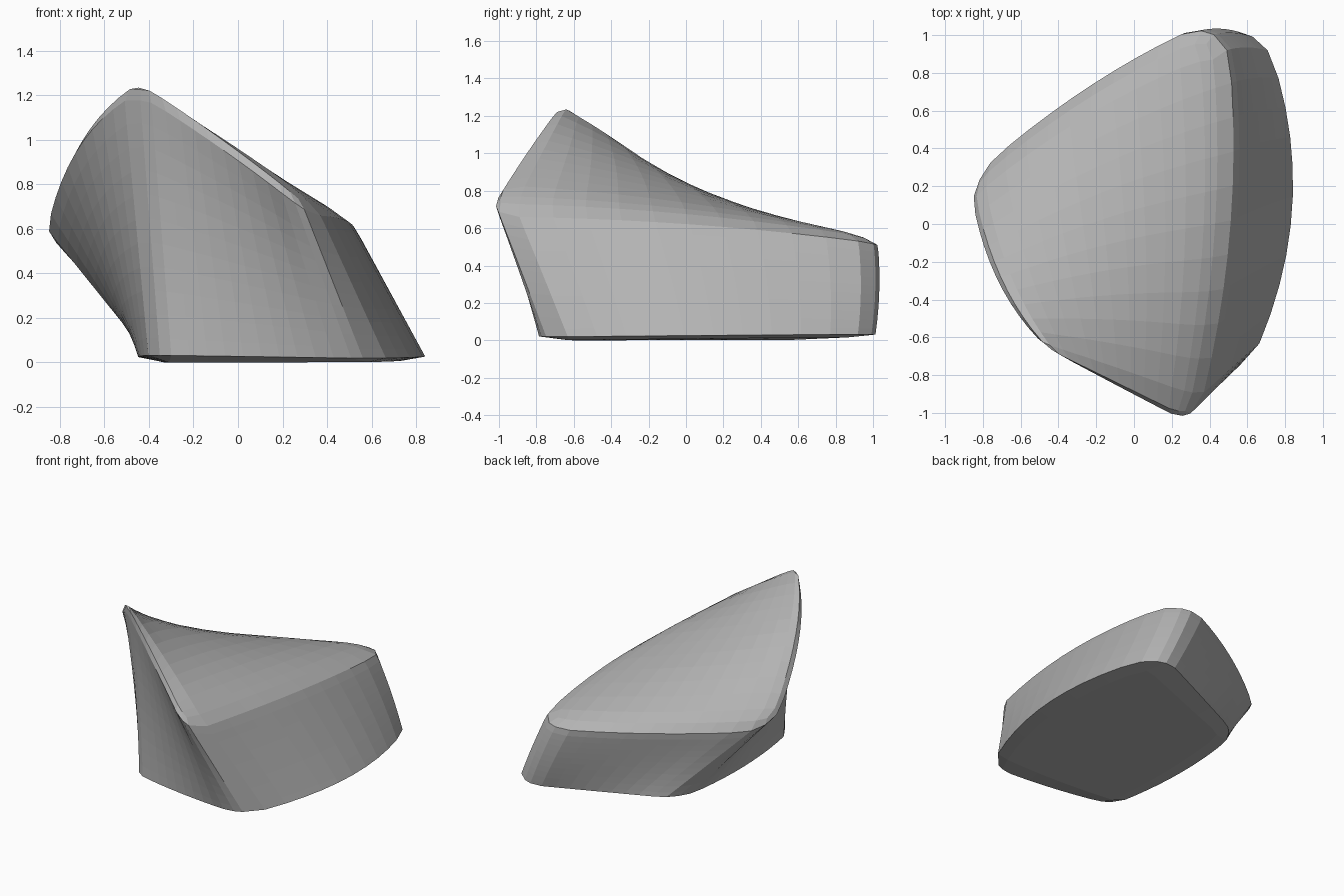
import bpy, bmesh
from mathutils import Vector

cube = bpy.data.objects.get("Cube")
if cube:
    bpy.data.objects.remove(cube, do_unlink=True)

# Stone colour
stone = bpy.data.materials.new("stone_grey")
stone.use_nodes = True
GREY = (0.45, 0.45, 0.45, 1)
stone.diffuse_color = GREY
stone.node_tree.nodes["Principled BSDF"].inputs["Base Color"].default_value = GREY

# Eight corners of the warped block, keyed by side signs
CORNERS = {
    (-1, -1, 1): (-.46, -.67, 1.32), (1, -1, 1): (.30, -1.10, .72),
    (-1, 1, 1): (-.92, .20, .55), (1, 1, 1): (.47, 1.11, .55),
    (-1, -1, -1): (-.38, -.68, 0), (1, -1, -1): (.60, -.78, 0),
    (-1, 1, -1): (-.36, .62, 0), (1, 1, -1): (.66, 1.08, .02),
}
# How far the middle of an edge bows out (zero marks the edge's direction)
BOWS = {
    (-1, 0, 1): (-.07, -.07, .09), (1, 0, 1): (.10, 0, .04),
    (0, 1, 1): (-.02, .08, 0), (0, -1, 1): (0, 0, .02),
    (-1, -1, 0): (0, .03, 0), (1, 1, 0): (0, .02, 0),
    (1, 0, -1): (.22, 0, 0), (-1, 0, -1): (-.07, 0, 0),
    (0, -1, -1): (0, -.03, 0),
}
# Rounding radius on the low and high side of each axis; the base stays crisp
ROUND_LOW = (.25, .15, 0)
ROUND_HIGH = (.35, .25, .2)
RIM_LIFT = .05


def warp(p):
    """Map the unit block onto the bowed block."""
    out = Vector()
    for table in (CORNERS, BOWS):
        for signs, value in table.items():
            w = 1
            for c, s in zip(p, signs):
                w *= (1 + c * s) / 2 if s else 1 - c * c
            out += Vector(value) * w
    return out


def soften(p):
    """Round the block's edges and lift the rim of its base."""
    core, radius, d = Vector(), Vector(), Vector()
    for i, c in enumerate(p):
        radius[i] = ROUND_HIGH[i] if c > 0 else ROUND_LOW[i]
        limit = 1 - radius[i]
        core[i] = max(-limit, min(limit, c))
        if radius[i]:
            d[i] = (c - core[i]) / radius[i]
    if d.length:
        d *= max(abs(c) for c in d) / d.length
    out = core + d * radius
    if p.z < -.99 and max(abs(p.x), abs(p.y)) > .99:
        out.z += RIM_LIFT
    return out


# Boulder: gridded block, edges rounded, then warped
bm = bmesh.new()
bmesh.ops.create_cube(bm, size=2)
bmesh.ops.subdivide_edges(bm, edges=bm.edges[:], cuts=11, use_grid_fill=True)
for v in bm.verts:
    v.co = warp(soften(v.co))
bmesh.ops.recalc_face_normals(bm, faces=bm.faces[:])
mesh = bpy.data.meshes.new("boulder")
bm.to_mesh(mesh)
bm.free()
mesh.materials.append(stone)
boulder = bpy.data.objects.new("boulder", mesh)
bpy.context.collection.objects.link(boulder)
